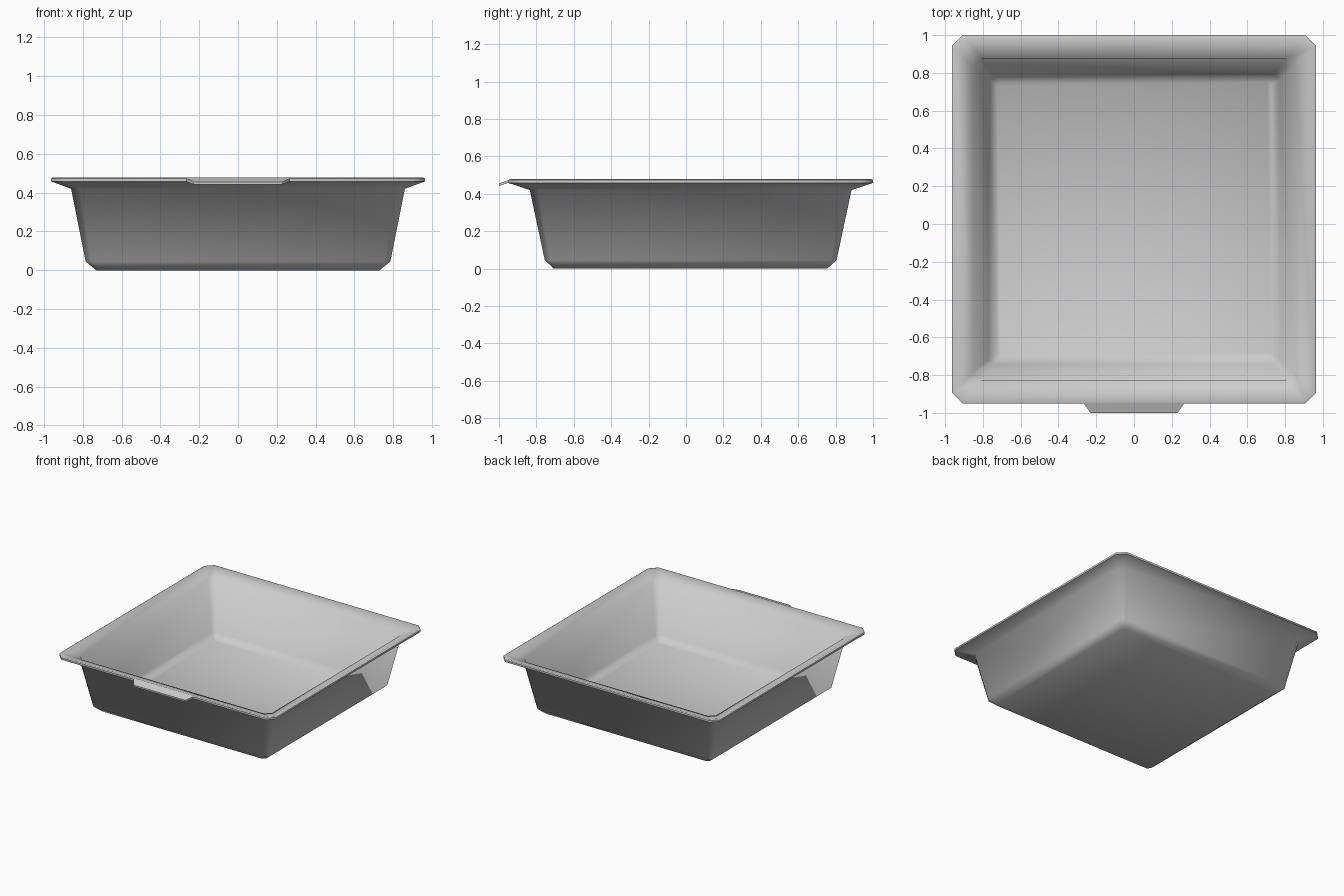
import bpy, bmesh, math

if "Cube" in bpy.data.objects:
    bpy.data.objects.remove(bpy.data.objects["Cube"])

grey = bpy.data.materials.new("light grey")
grey.diffuse_color = (0.6, 0.6, 0.6, 1)
grey.use_nodes = True
grey.node_tree.nodes["Principled BSDF"].inputs["Base Color"].default_value = grey.diffuse_color
CY = 0.025  # tray centre, shifted back to leave room for the front tab


def finish(bm, name, angle):
    bmesh.ops.recalc_face_normals(bm, faces=bm.faces)
    mesh = bpy.data.meshes.new(name)
    bm.to_mesh(mesh)
    bm.free()
    mesh.materials.append(grey)
    ob = bpy.data.objects.new(name, mesh)
    bpy.context.collection.objects.link(ob)
    bpy.ops.object.select_all(action='DESELECT')
    ob.select_set(True)
    bpy.context.view_layer.objects.active = ob
    bpy.ops.object.shade_smooth_by_angle(angle=math.radians(angle))
    return ob


def ring(bm, hx, hy, z, c):
    """Rectangle with chamfered corners."""
    pts = [(hx - c, -hy), (hx, c - hy), (hx, hy - c), (hx - c, hy),
           (c - hx, hy), (-hx, hy - c), (-hx, c - hy), (c - hx, -hy)]
    return [bm.verts.new((x, y + CY, z)) for x, y in pts]


# Tray shell: outside from the base up to the rim, then down the inside
profile = [
    (0.73, 0.73, 0.0, 0.02), (0.785, 0.78, 0.045, 0.03),      # outer base
    (0.86, 0.86, 0.42, 0.045), (0.963, 0.975, 0.458, 0.055),  # wall, flange
    (0.963, 0.975, 0.473, 0.055), (0.953, 0.965, 0.478, 0.053),  # rim edge
    (0.852, 0.852, 0.437, 0.043), (0.772, 0.768, 0.055, 0.028),  # inner wall
    (0.725, 0.725, 0.015, 0.018),                              # inner floor
]
bm = bmesh.new()
rings = [ring(bm, *p) for p in profile]
for a, b in zip(rings, rings[1:]):
    for i in range(8):
        j = (i + 1) % 8
        bm.faces.new((a[i], a[j], b[j], b[i]))
bm.faces.new(rings[0])
bm.faces.new(rings[-1])
finish(bm, "tray", 62)

# Sloping pull tab on the front rim
bm = bmesh.new()
section = [(-0.945, 0.475, 0.27), (-1.0, 0.455, 0.23),
           (-1.0, 0.442, 0.23), (-0.945, 0.46, 0.27)]
left = [bm.verts.new((-w, y, z)) for y, z, w in section]
right = [bm.verts.new((w, y, z)) for y, z, w in section]
bm.faces.new(left)
bm.faces.new(right)
for i in range(4):
    j = (i + 1) % 4
    bm.faces.new((left[i], left[j], right[j], right[i]))
finish(bm, "front_tab", 30)
